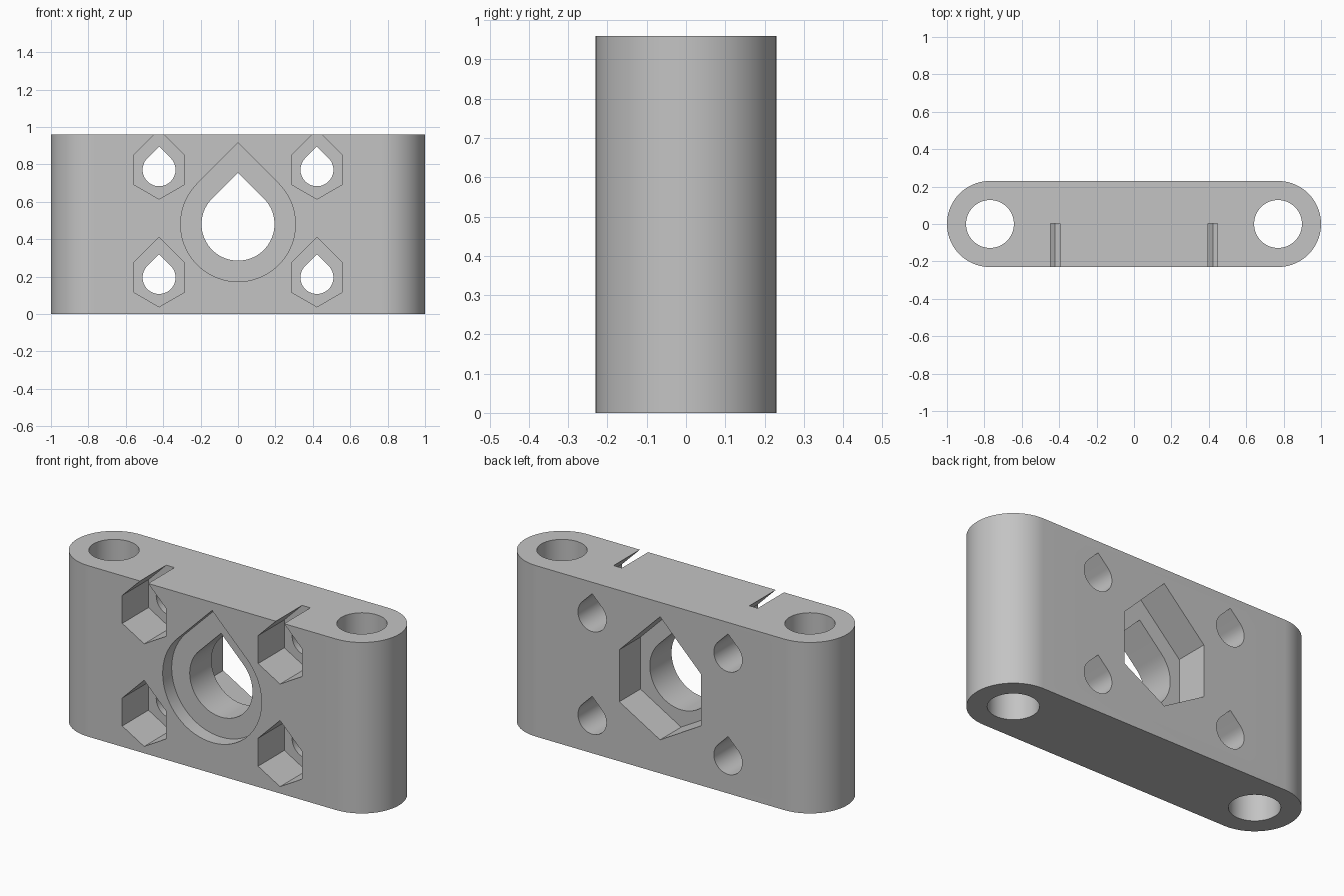
import bpy, bmesh, math
from math import cos, sin, pi, radians
from mathutils import Vector

cube = bpy.data.objects.get("Cube")
if cube:
    bpy.data.objects.remove(cube, do_unlink=True)

HALF_T, HEIGHT, HALF_L = 0.23, 0.96, 1.0
BOLT_X, MID_Z = 0.77, 0.48

grey = bpy.data.materials.new("light grey")
grey.use_nodes = True
colour = (0.55, 0.55, 0.55, 1)
grey.diffuse_color = colour
grey.node_tree.nodes["Principled BSDF"].inputs["Base Color"].default_value = colour


def prism(name, points, sweep):
    """Extrude a closed loop of 3D points along the sweep vector."""
    bm = bmesh.new()
    face = bm.faces.new([bm.verts.new(p) for p in points])
    ext = bmesh.ops.extrude_face_region(bm, geom=[face])["geom"]
    bmesh.ops.translate(bm, vec=Vector(sweep),
                        verts=[v for v in ext if isinstance(v, bmesh.types.BMVert)])
    bmesh.ops.recalc_face_normals(bm, faces=bm.faces)
    mesh = bpy.data.meshes.new(name)
    bm.to_mesh(mesh)
    bm.free()
    mesh.materials.append(grey)
    obj = bpy.data.objects.new(name, mesh)
    bpy.context.collection.objects.link(obj)
    return obj


def arc(radius, start, end, steps):
    angles = [radians(start + (end - start) * i / steps) for i in range(steps + 1)]
    return [(radius * cos(a), radius * sin(a)) for a in angles]


def teardrop(r):
    """Circle closed by a 45 degree peak."""
    return arc(r, 135, 405, 54) + [(0, r * math.sqrt(2))]


def peaked_hexagon(r):
    """Hexagon whose top is raised to a 45 degree peak."""
    return arc(r, 150, 390, 4) + [(0, r / 2 + r * cos(pi / 6))]


def cut_across(name, outline, x, z, y0, y1):
    """Cutter running front to back."""
    return prism(name, [(x + u, y0, z + v) for u, v in outline], (0, y1 - y0, 0))


# Rounded block
end_x = HALF_L - HALF_T
right_end = arc(HALF_T, -90, 90, 40)
outline = [(end_x + u, v) for u, v in right_end] + [(-end_x - u, -v) for u, v in right_end]
block = prism("mounting_block", [(x, y, 0) for x, y in outline], (0, 0, HEIGHT))

# Central bore, front recess and rear nut pocket
OUT = HALF_T + 0.1
cutters = [
    cut_across("centre_bore", teardrop(0.195), 0, MID_Z, -OUT, OUT),
    cut_across("front_recess", teardrop(0.307), 0, MID_Z, -OUT, -HALF_T + 0.08),
    cut_across("rear_nut_pocket", peaked_hexagon(0.292), 0, MID_Z, HALF_T - 0.187, OUT),
]

for side, s in (("right", -1), ("left", 1)):
    # Vertical bolt holes
    ring = arc(0.128, 0, 360, 64)[:-1]
    cutters.append(prism(side + "_bolt_hole",
                         [(s * BOLT_X + u, v, -0.1) for u, v in ring], (0, 0, HEIGHT + 0.2)))
    # Screw holes with front nut pockets
    for level, z in (("lower", 0.195), ("upper", 0.771)):
        name = f"{side}_{level}"
        cutters.append(cut_across(name + "_screw_hole", teardrop(0.088), s * 0.422, z, -OUT, OUT))
        cutters.append(cut_across(name + "_nut_pocket", peaked_hexagon(0.157), s * 0.422, z, -OUT, 0.003))

# Carve the block
bpy.context.view_layer.objects.active = block
for cutter in cutters:
    cutter.hide_render = True
    mod = block.modifiers.new(cutter.name, 'BOOLEAN')
    mod.operation, mod.solver, mod.object = 'DIFFERENCE', 'EXACT', cutter
    bpy.ops.object.modifier_apply(modifier=mod.name)
    bpy.data.objects.remove(cutter, do_unlink=True)

bpy.ops.object.select_all(action='DESELECT')
block.select_set(True)
bpy.ops.object.shade_smooth_by_angle(angle=radians(25))
